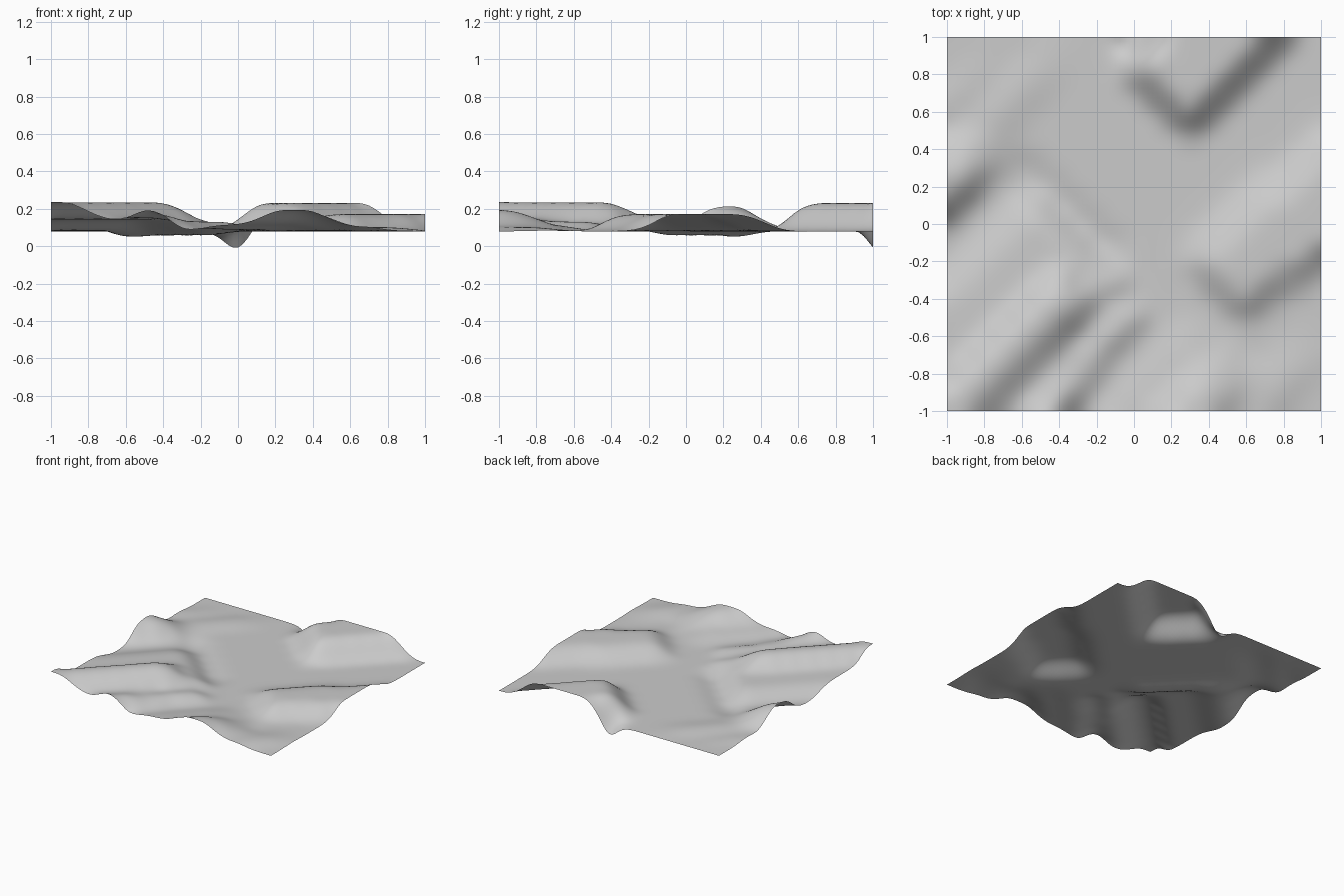
import bpy, bmesh

cube = bpy.data.objects.get("Cube")
if cube:
    bpy.data.objects.remove(cube)

BASE = 0.08      # level of the flat ground
CELLS = 20       # coarse cells per side
FAR = 9          # marks a ridge that runs off the sheet


def ramp(t, a, b, c, d):
    """Rise from a to b, stay flat to c, fall to d."""
    if t <= a or t >= d:
        return 0.0
    if t < b:
        return (t - a) / (b - a)
    return 1.0 if t <= c else (d - t) / (d - c)


def south(b, c):
    return (-FAR - 1, -FAR, b, c)


def north(a, b):
    return (a, b, FAR, FAR + 1)


# Diagonal ridges: height, profile across (x - y), extent along (x + y)
RIDGES = [
    (0.157, (-0.28, -0.11, 0.14, 0.32), south(-0.74, -0.50)),    # main hill
    (0.062, (-0.80, -0.58, 0.20, 0.36), south(-0.42, -0.31)),    # its shoulder
    (0.062, (0.15, 0.25, 0.40, 0.50), south(-1.20, -0.70)),      # trough floor
    (0.125, (0.34, 0.46, 0.57, 0.70), south(-1.40, -0.75)),      # narrow ridge
    (0.066, (0.33, 0.42, 0.52, 0.62), south(-0.52, -0.38)),      # its low tail
    (0.035, (0.72, 0.90, 1.40, 1.80), south(-0.40, -0.10)),      # front apron
    (0.025, (1.40, 1.55, 1.72, 1.82), south(0.00, 0.40)),        # apron corner
    (0.115, (1.02, 1.17, 1.43, 1.59), south(-0.55, -0.10)),      # front ridge
    (0.092, (0.38, 0.62, 1.00, 1.16), (0.02, 0.18, 0.80, 1.20)),  # east ridge
    (0.092, (0.48, 0.67, 1.10, 1.24), north(0.35, 0.60)),        # its wide end
    (0.152, (-0.96, -0.83, -0.28, -0.14), north(0.72, 0.89)),    # back plateau
    (0.135, (-1.50, -1.32, -1.12, -0.98), south(-0.65, -0.30)),  # west ridge
    (0.022, (-1.48, -1.38, -1.28, -1.10), south(0.20, 0.60)),    # low swell
    (0.015, (-1.80, -1.68, -1.58, -1.48), south(-0.20, 0.20)),   # low swell
]
# Hollows: depth, profile across, extent along
HOLLOWS = [
    (0.038, (-1.05, -0.92, 0.00, 0.15), (-0.46, -0.38, -0.25, -0.14)),
    (0.138, (-1.14, -1.01, -0.99, -0.86), (0.82, 0.99, 1.01, 1.18)),
]


def height(x, y):
    u, v = x + y, x - y
    up = max(h * ramp(v, *across) * ramp(u, *along) for h, across, along in RIDGES)
    down = sum(h * ramp(v, *across) * ramp(u, *along) for h, across, along in HOLLOWS)
    return BASE + up - down


# Terrain sheet
bm = bmesh.new()
bmesh.ops.create_grid(bm, x_segments=CELLS, y_segments=CELLS, size=1)
for vert in bm.verts:
    vert.co.z = height(vert.co.x, vert.co.y)
mesh = bpy.data.meshes.new("terrain")
bm.to_mesh(mesh)
bm.free()
terrain = bpy.data.objects.new("terrain", mesh)
bpy.context.collection.objects.link(terrain)
for poly in mesh.polygons:
    poly.use_smooth = True

# Rounded slopes
smooth = terrain.modifiers.new("rounding", 'SUBSURF')
smooth.levels = smooth.render_levels = 2
smooth.boundary_smooth = 'PRESERVE_CORNERS'

# Plain grey ground
grey = bpy.data.materials.new("plain_grey")
grey.use_nodes = True
colour = (0.6, 0.6, 0.6, 1)
grey.diffuse_color = colour
grey.node_tree.nodes["Principled BSDF"].inputs["Base Color"].default_value = colour
mesh.materials.append(grey)
